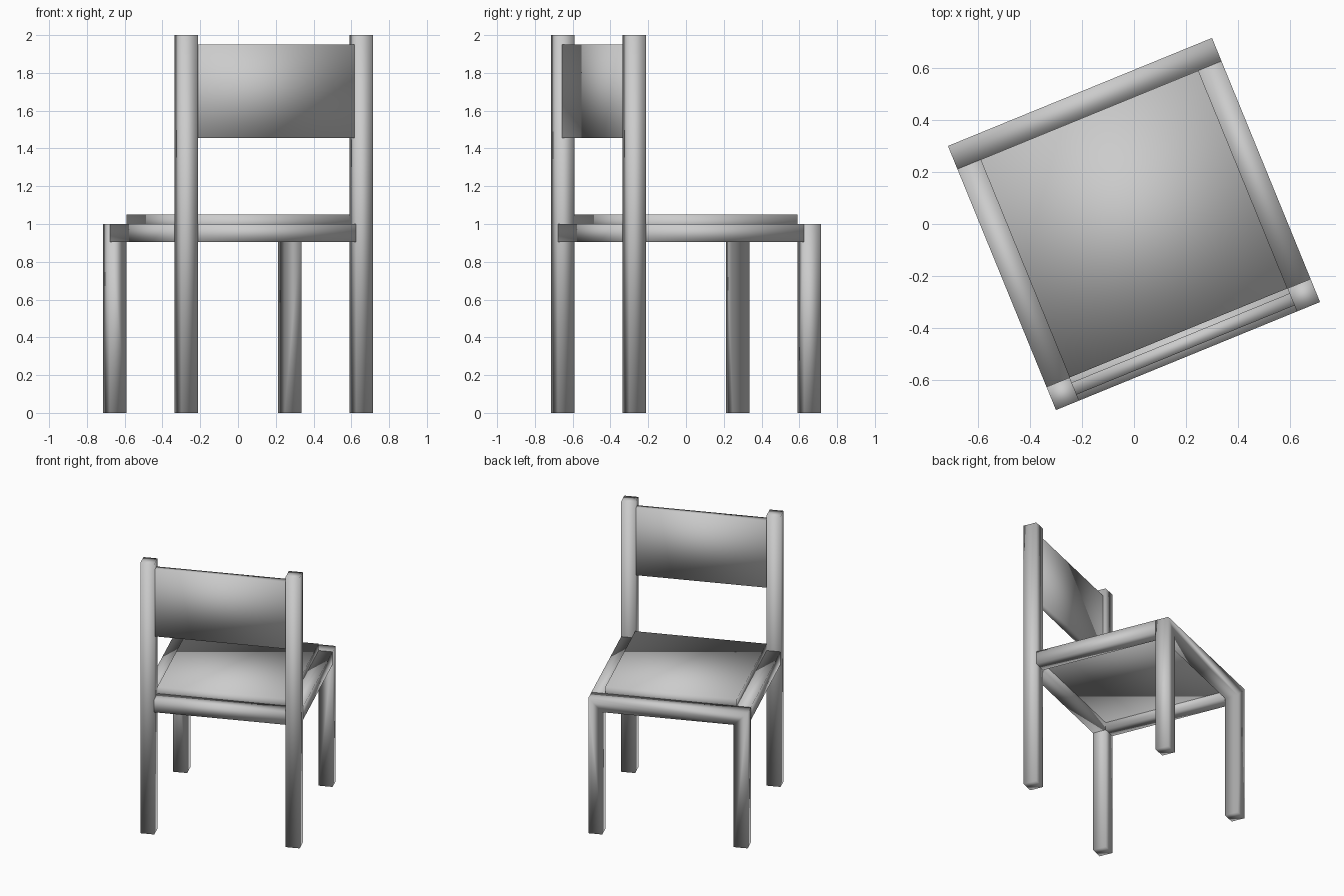
import bpy
import bmesh
import math
from mathutils import Matrix

cube = bpy.data.objects.get("Cube")
if cube:
    bpy.data.objects.remove(cube, do_unlink=True)

# One plain grey for the whole chair
GREY = (0.6, 0.6, 0.6, 1.0)
grey = bpy.data.materials.new("plain_grey")
grey.use_nodes = True
grey.diffuse_color = GREY
grey.node_tree.nodes["Principled BSDF"].inputs["Base Color"].default_value = GREY

HALF = 0.548            # half of the footprint
BAR = 0.096             # thickness of posts and rails
INNER = HALF - BAR      # inside of the frame
RAIL_LOW, RAIL_TOP = 0.905, 1.0
TURN = Matrix.Rotation(math.radians(22.25), 4, "Z")   # the chair stands turned


def finish(name, bm):
    bmesh.ops.recalc_face_normals(bm, faces=bm.faces)
    bm.transform(TURN)
    mesh = bpy.data.meshes.new(name)
    bm.to_mesh(mesh)
    bm.free()
    mesh.materials.append(grey)
    mesh.shade_smooth()          # soft shading over the whole part
    obj = bpy.data.objects.new(name, mesh)
    bpy.context.collection.objects.link(obj)


def box(name, x, y, z):
    """Box from (low, high) ranges on each axis."""
    bm = bmesh.new()
    bmesh.ops.create_cube(bm, size=1)
    for v in bm.verts:
        v.co = [r[0] if c < 0 else r[1] for c, r in zip(v.co, (x, y, z))]
    finish(name, bm)


# Tall back posts and side rails
for side, s in (("left", 1), ("right", -1)):
    x = sorted((s * INNER, s * HALF))
    box(f"back_post_{side}", x, (-HALF, -INNER), (0, 2))
    box(f"side_rail_{side}", x, (-INNER, INNER), (RAIL_LOW, RAIL_TOP))

# Rail and backrest between the tall posts
box("back_rail", (-INNER, INNER), (-HALF, -INNER), (RAIL_LOW, RAIL_TOP))
box("backrest", (-INNER, INNER), (-0.523, -0.473), (1.455, 1.95))

# Seat panel inside the frame
box("seat", (-INNER, INNER), (-INNER, INNER), (0.96, 1.05))

# Short legs and their rail as one arch
half_arch = [(HALF, RAIL_TOP), (HALF, 0), (INNER, 0), (INNER, RAIL_LOW)]
arch = half_arch + [(-x, z) for x, z in reversed(half_arch)]
bm = bmesh.new()
face = bm.faces.new([bm.verts.new((x, INNER, z)) for x, z in arch])
result = bmesh.ops.extrude_face_region(bm, geom=[face])
moved = [g for g in result["geom"] if isinstance(g, bmesh.types.BMVert)]
bmesh.ops.translate(bm, verts=moved, vec=(0, BAR, 0))
finish("front_legs_and_rail", bm)
